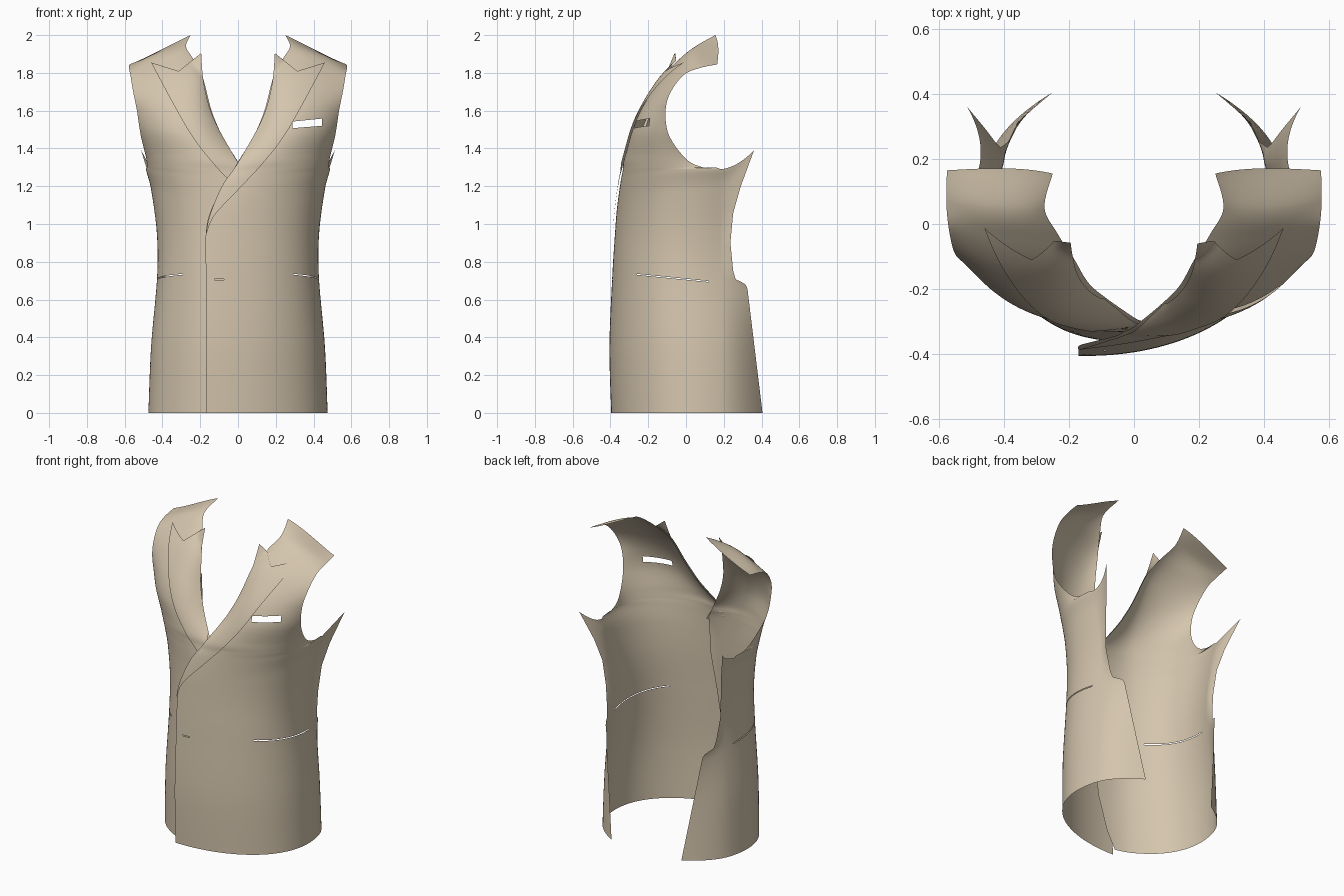
import bpy, bmesh
from mathutils import Vector
from mathutils.bvhtree import BVHTree

if "Cube" in bpy.data.objects:
    bpy.data.objects.remove(bpy.data.objects["Cube"])

cloth = bpy.data.materials.new("tan cloth")
cloth.diffuse_color = (0.66, 0.56, 0.42, 1)
cloth.use_nodes = True
cloth.node_tree.nodes["Principled BSDF"].inputs["Base Color"].default_value = cloth.diffuse_color

# Lower body sections: height, then x,y of four curve handles (front edge to side)
LOWER = [
    (0.00, -.17, -.395, .19, -.41, .565, -.21, .455, .18),
    (0.35, -.17, -.405, .19, -.415, .55, -.22, .44, .18),
    (0.72, -.17, -.39, .19, -.40, .52, -.22, .405, .18),
    (0.95, -.17, -.375, .18, -.39, .515, -.22, .41, .18),
]
# Chest and shoulder sections: x,y,z of four handles (neckline to armhole)
UPPER = [
    (-.14, -.365, 1.08, .19, -.375, 1.11, .53, -.22, 1.16, .447, .18, 1.19),
    (-.06, -.345, 1.22, .23, -.36, 1.24, .55, -.21, 1.27, .475, .18, 1.29),
    (-.03, -.33, 1.275, .22, -.365, 1.30, .525, -.22, 1.31, .478, .09, 1.30),
    (0, -.315, 1.33, .20, -.37, 1.36, .50, -.23, 1.37, .485, .0, 1.345),
    (.08, -.25, 1.46, .22, -.35, 1.48, .46, -.25, 1.50, .515, -.09, 1.47),
    (.14, -.19, 1.60, .24, -.29, 1.61, .44, -.21, 1.62, .535, -.108, 1.60),
    (.185, -.11, 1.77, .26, -.17, 1.77, .44, -.135, 1.74, .555, -.08, 1.70),
    (.235, -.03, 1.87, .33, -.075, 1.86, .46, -.03, 1.83, .57, -.01, 1.79),
    (.275, .05, 1.94, .36, .03, 1.93, .48, .05, 1.88, .577, .07, 1.825),
    (.25, .155, 2.0, .36, .18, 1.95, .48, .17, 1.88, .575, .165, 1.845),
]
# Back edge: side height, then x,y,z
BACK = [(0, .25, .405, 0), (.66, .345, .325, .66), (.69, .36, .31, .69),
        (.70, .38, .265, .70), (.75, .39, .25, .75), (.9, .41, .235, .9),
        (1.05, .425, .25, 1.06), (1.17, .455, .29, 1.2), (1.29, .513, .36, 1.39)]
# Front edge of the half underneath: height, x
UNDER = [(0, .14), (.12, .09), (.35, .03), (.7, -.02), (1.0, -.06), (1.3, -.06)]
# Lapel: roll edge x,y,z then outer edge x,z
LAPEL = [(-.17, -.385, .95, -.168, .945), (-.148, -.38, 1.05, -.125, 1.045),
         (-.085, -.36, 1.2, 0, 1.18), (0, -.325, 1.326, .127, 1.316),
         (.127, -.21, 1.555, .24, 1.46), (.18, -.13, 1.74, .345, 1.64),
         (.195, -.06, 1.905, .46, 1.855)]


def spline(keys, t):
    i = min(int(t), len(keys) - 2)
    f = t - i
    a, b, c, d = (keys[max(0, min(len(keys) - 1, i + k))] for k in (-1, 0, 1, 2))
    return [q + .5 * f * (r - p + f * (2*p - 5*q + 4*r - s + f * (3*(q - r) + s - p)))
            for p, q, r, s in zip(a, b, c, d)]


def along(table, z):
    """Straight-line lookup in a table keyed by height."""
    for a, b in zip(table, table[1:]):
        if z <= b[0]:
            f = (z - a[0]) / (b[0] - a[0])
            return [p + (q - p) * f for p, q in zip(a[1:], b[1:])]
    return list(table[-1][1:])


def bezier(n, c, d, a, t):
    s = 1 - t
    return n*s**3 + c*3*s*s*t + d*3*s*t*t + a*t**3


def front_y(tree, x, z):
    hit = tree.ray_cast(Vector((x, -1, z)), Vector((0, 1, 0)))[0]
    return hit.y if hit and hit.y < .1 else None


def mesh_from_rows(rows):
    bm = bmesh.new()
    vs = [[bm.verts.new(p) for p in row] for row in rows]
    for a, b in zip(vs, vs[1:]):
        for j in range(min(len(a), len(b)) - 1):
            bm.faces.new((a[j], a[j+1], b[j+1], b[j]))
    return bm


def panel(under):
    keys = [sum(([r[k], r[k+1], r[0]] for k in (1, 3, 5, 7)), []) for r in LOWER]
    keys += [list(r) for r in UPPER]
    rows, sub, nu, nb = [], 24, 40, 12
    for i in range((len(keys) - 1) * sub + 1):
        h = spline(keys, i / sub)
        n, c, d, a = (Vector(h[k:k+3]) for k in (0, 3, 6, 9))
        t0 = 0
        if under and n.z < 1.3:
            edge = along(UNDER, n.z)[0]
            while bezier(n, c, d, a, t0).x < edge:
                t0 += .002
        row = [bezier(n, c, d, a, t0 + (1 - t0) * j / nu) for j in range(nu + 1)]
        if i <= (len(LOWER) + 1) * sub:  # wrap on round to the back edge
            r = Vector(along(BACK, a.z))
            m = a + (a - d).normalized() * (r - a).length * .42
            for j in range(1, nb + 1):
                t = j / nb
                row.append(a*(1-t)**2 + m*2*t*(1-t) + r*t*t)
        rows.append(row)
    return mesh_from_rows(rows)


def lapel(tree, start):
    rows, sub, nu = [], 14, 20
    for i in range(start * sub, (len(LAPEL) - 1) * sub + 1):
        t = i / sub
        ix, iy, iz, ox, oz = spline(LAPEL, t)
        oy = (front_y(tree, ox, oz) or 0) - .012
        row = []
        for j in range(nu + 1):
            s = j / nu
            notch = 1 - abs(s - .45) / (.45 if s < .45 else .55)
            x = ix + (ox - ix) * s
            z = iz + (oz - iz) * s - .073 * notch * max(0, t - 5)
            y = iy + (oy - iy) * s
            body_y = front_y(tree, x, z)
            if body_y is not None:
                y = min(y, body_y - .012)
            row.append((x, y, z))
        rows.append(row)
    return mesh_from_rows(rows)


def cut_hole(bm, planes):
    """Open a hole where a point lies behind every plane."""
    planes = [(Vector(c), Vector(n).normalized()) for c, n in planes]
    for co, no in planes:
        near = [f for f in bm.faces if all(
            min((v.co - c).dot(n) for v in f.verts) < .004 for c, n in planes)]
        geom = set(near)
        for f in near:
            geom.update(f.verts)
            geom.update(f.edges)
        bmesh.ops.bisect_plane(bm, geom=list(geom), plane_co=co, plane_no=no, dist=1e-5)
    gone = [f for f in bm.faces if all(
        (f.calc_center_median() - c).dot(n) < 0 for c, n in planes)]
    bmesh.ops.delete(bm, geom=gone, context='FACES')


def finish(bm, name, side, cover_tree, gap):
    if side < 0:                         # mirrored half tucks under the front half
        for v in bm.verts:
            k = max(0, min(1, (.25 - v.co.x) / .3))
            v.co.y += .03 * k * k * (3 - 2 * k)
            v.co.x *= -1
            if v.co.x > -.16 and v.co.z < 1.5:
                cover = front_y(cover_tree, v.co.x, v.co.z)
                if cover is not None:
                    v.co.y = max(v.co.y, cover + gap)
        bmesh.ops.reverse_faces(bm, faces=bm.faces[:])
    me = bpy.data.meshes.new(name)
    bm.to_mesh(me)
    bm.free()
    me.materials.append(cloth)
    me.shade_smooth()
    bpy.context.collection.objects.link(bpy.data.objects.new(name, me))


full = panel(False)
tree = BVHTree.FromBMesh(full)
full.free()
for side, label in ((1, "left"), (-1, "right")):
    body = panel(side < 0)
    # waist pocket slit
    cut_hole(body, [((0, -.26, .736), (0, .1, 1)), ((0, -.26, .731), (0, -.1, -1)),
                    ((0, -.26, 0), (0, -1, 0)), ((0, .12, 0), (0, 1, 0)),
                    ((.2, 0, 0), (-1, 0, 0))])
    if side > 0:
        # chest pocket opening and buttonhole
        cut_hole(body, [((.285, 0, 1.542), (-.1, 0, 1)), ((.285, 0, 1.507), (.08, 0, -1)),
                        ((.288, 0, 0), (-1, 0, 0)), ((.445, 0, 0), (1, 0, 0)),
                        ((0, 0, 0), (0, 1, 0))])
        cut_hole(body, [((0, 0, .709), (0, 0, 1)), ((0, 0, .704), (0, 0, -1)),
                        ((-.125, 0, 0), (-1, 0, 0)), ((-.075, 0, 0), (1, 0, 0))])
    finish(body, label + "_front_panel", side, tree, .022)
    finish(lapel(tree, 0 if side > 0 else 2), label + "_lapel", side, tree, .01)
